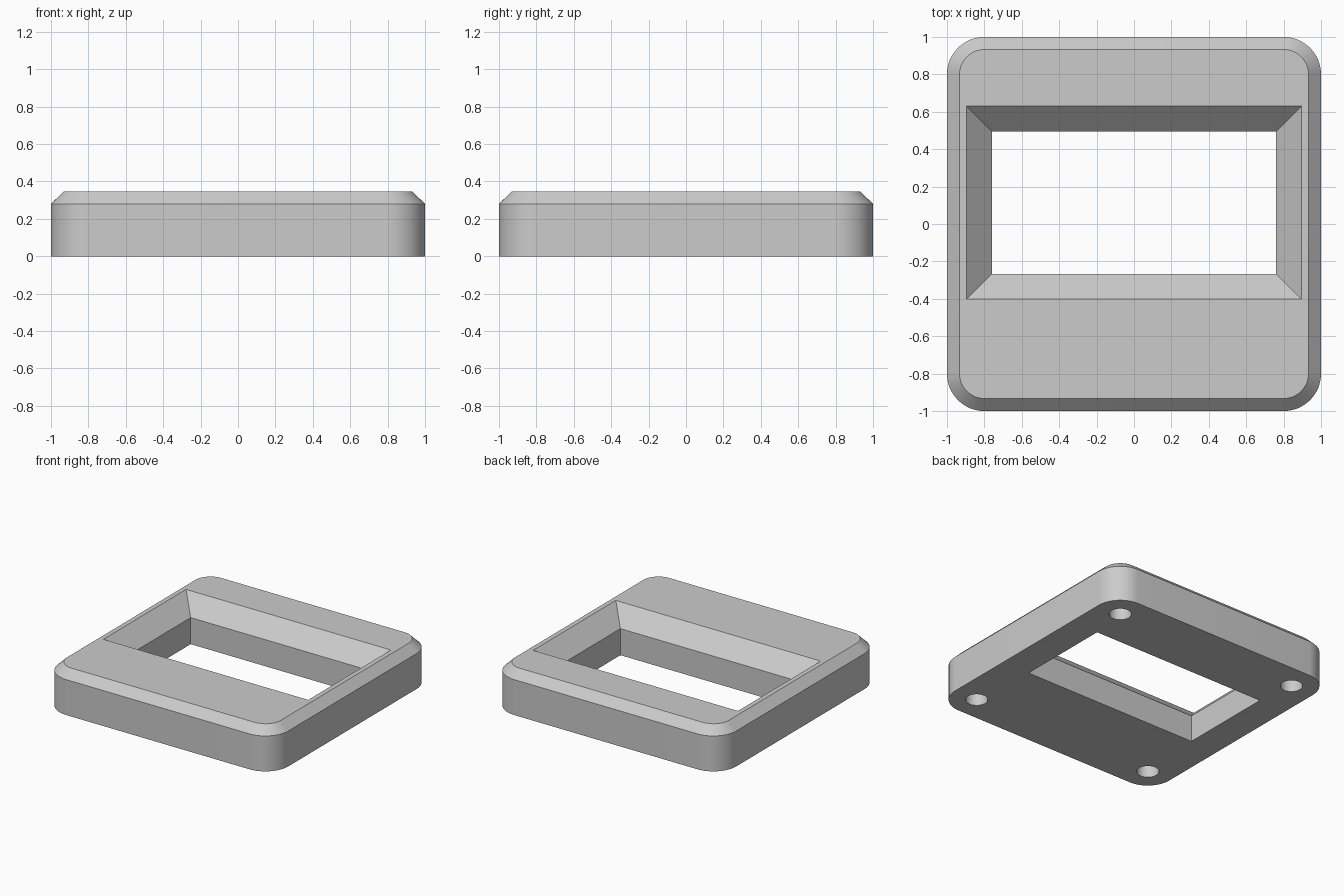
import bpy, bmesh, math

cube = bpy.data.objects.get("Cube")
if cube:
    bpy.data.objects.remove(cube, do_unlink=True)

HEIGHT, SHOULDER, CHAMFER = 0.345, 0.28, 0.067
CORNER = 0.2            # outer corner radius
HOLE_POS, HOLE_R, HOLE_DEPTH = 0.8, 0.08, 0.2

grey = bpy.data.materials.new("plain grey")
grey.use_nodes = True
grey.diffuse_color = (0.6, 0.6, 0.6, 1)
grey.node_tree.nodes["Principled BSDF"].inputs["Base Color"].default_value = (0.6, 0.6, 0.6, 1)


def rounded_square(half, radius, z, steps=16):
    """Outline of a square with arc corners."""
    c = half - radius
    pts = []
    for i, (sx, sy) in enumerate([(1, 1), (-1, 1), (-1, -1), (1, -1)]):
        for k in range(steps + 1):
            a = math.pi / 2 * (i + k / steps)
            pts.append((sx * c + radius * math.cos(a), sy * c + radius * math.sin(a), z))
    return pts


def rectangle(hx, hy, cy, z):
    return [(hx, cy + hy, z), (-hx, cy + hy, z), (-hx, cy - hy, z), (hx, cy - hy, z)]


def circle(cx, cy, r, z, n=32):
    return [(cx + r * math.cos(2 * math.pi * k / n), cy + r * math.sin(2 * math.pi * k / n), z)
            for k in range(n)]


def loft(name, loops):
    """Closed solid through a stack of matching outlines, bottom to top."""
    bm = bmesh.new()
    rings = [[bm.verts.new(p) for p in loop] for loop in loops]
    n = len(rings[0])
    for low, high in zip(rings, rings[1:]):
        for i in range(n):
            j = (i + 1) % n
            bm.faces.new((low[i], low[j], high[j], high[i]))
    bm.faces.new(rings[0][::-1])
    bm.faces.new(rings[-1])
    bmesh.ops.recalc_face_normals(bm, faces=bm.faces)
    mesh = bpy.data.meshes.new(name)
    bm.to_mesh(mesh)
    bm.free()
    mesh.materials.append(grey)
    obj = bpy.data.objects.new(name, mesh)
    bpy.context.collection.objects.link(obj)
    return obj


def cut(target, cutter):
    cutter.hide_render = True
    mod = target.modifiers.new("cut", "BOOLEAN")
    mod.operation = "DIFFERENCE"
    mod.solver = "EXACT"
    mod.object = cutter
    bpy.context.view_layer.objects.active = target
    bpy.ops.object.modifier_apply(modifier=mod.name)
    bpy.data.objects.remove(cutter, do_unlink=True)


# Square body with rounded corners and a chamfered top edge
frame = loft("bezel_frame", [
    rounded_square(1, CORNER, 0),
    rounded_square(1, CORNER, SHOULDER),
    rounded_square(1 - CHAMFER, CORNER - CHAMFER, HEIGHT),
])

# Window with straight lower walls and flared upper walls
HX, HY, CY, FLARE = 0.76, 0.381, 0.114, 0.135
cut(frame, loft("window_cutter", [
    rectangle(HX, HY, CY, -0.1),
    rectangle(HX, HY, CY, HEIGHT - FLARE),
    rectangle(HX + 2 * FLARE, HY + 2 * FLARE, CY, HEIGHT + FLARE),
]))

# Blind screw holes in the underside
for sx in (-1, 1):
    for sy in (-1, 1):
        cut(frame, loft("hole_cutter", [
            circle(sx * HOLE_POS, sy * HOLE_POS, HOLE_R, z) for z in (-0.1, HOLE_DEPTH)]))

bpy.ops.object.select_all(action="DESELECT")
frame.select_set(True)
bpy.context.view_layer.objects.active = frame
bpy.ops.object.shade_smooth_by_angle(angle=math.radians(30))
